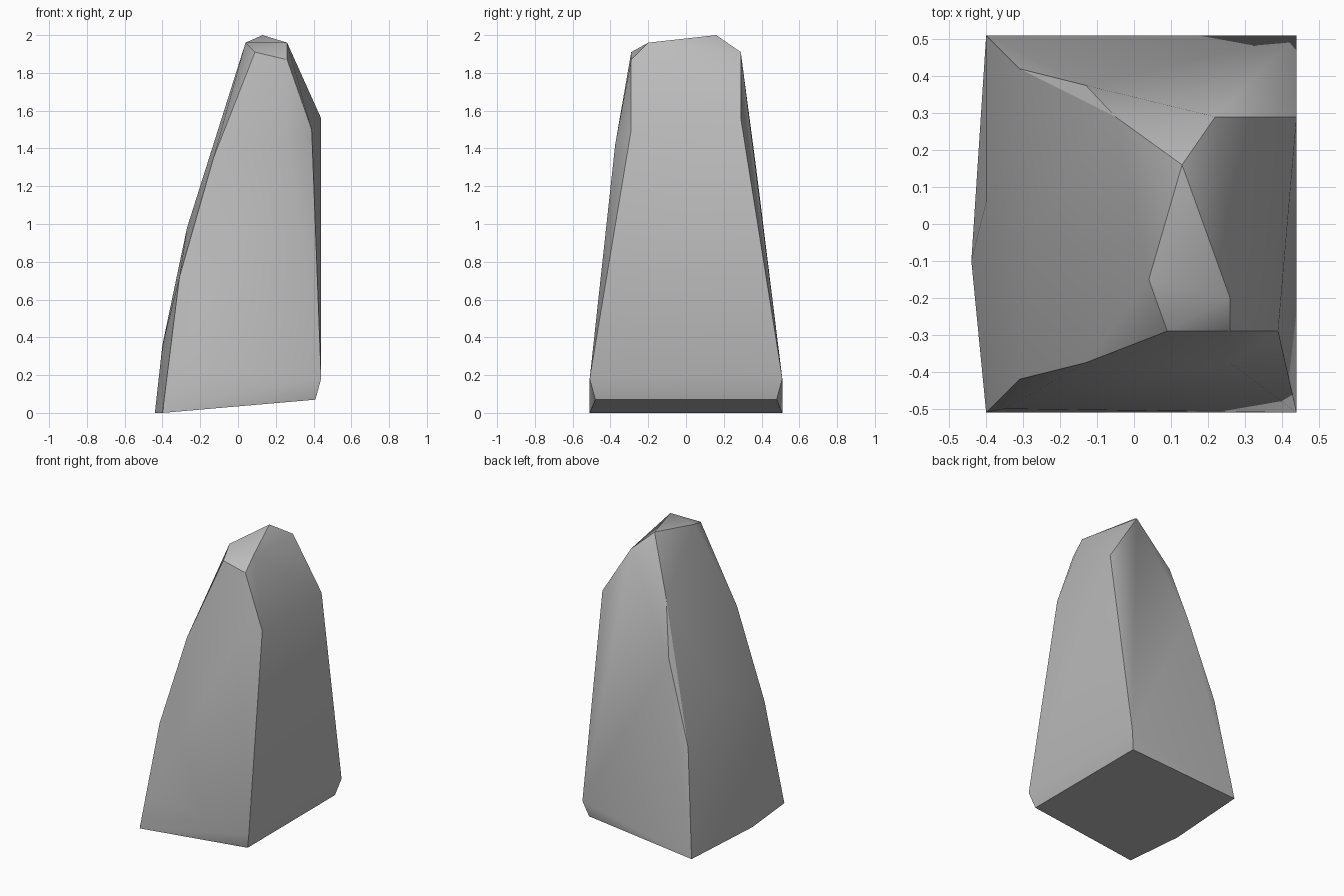
import bpy
import bmesh
import math

# Remove the default cube only
default_cube = bpy.data.objects.get("Cube")
if default_cube:
    bpy.data.objects.remove(default_cube, do_unlink=True)


def make_material(name, color):
    material = bpy.data.materials.new(name)
    material.use_nodes = True
    material.diffuse_color = color
    shader = material.node_tree.nodes["Principled BSDF"]
    shader.inputs["Base Color"].default_value = color
    shader.inputs["Roughness"].default_value = 0.9
    return material


def both_sides(x, y, z):
    """Return a corner at the front and its twin at the back."""
    return [(x, -y, z), (x, y, z)]


def hull_object(name, points, material, smooth_angle):
    """Wrap the corner points in a closed faceted skin."""
    bm = bmesh.new()
    for point in points:
        bm.verts.new(point)
    result = bmesh.ops.convex_hull(bm, input=bm.verts[:])
    loose = [v for v in bm.verts if not v.link_faces]
    bmesh.ops.delete(bm, geom=loose, context="VERTS")
    bmesh.ops.recalc_face_normals(bm, faces=bm.faces[:])

    mesh = bpy.data.meshes.new(name)
    bm.to_mesh(mesh)
    bm.free()
    mesh.materials.append(material)
    obj = bpy.data.objects.new(name, mesh)
    bpy.context.collection.objects.link(obj)

    bpy.ops.object.select_all(action="DESELECT")
    obj.select_set(True)
    bpy.context.view_layer.objects.active = obj
    bpy.ops.object.shade_smooth_by_angle(angle=math.radians(smooth_angle))
    return obj


# Tilted base with a chamfer along the upright side
base = [(-0.44, -0.1, 0)]
base += both_sides(-0.4, 0.51, 0)
base += both_sides(0.41, 0.48, 0.07)
base += both_sides(0.44, 0.51, 0.18)

# Leaning side: front edge, middle swell and back edge
leaning_side = [(-0.35, -0.5, 0.22), (-0.4, 0.06, 0.36), (-0.27, 0, 0.98)]
leaning_side += both_sides(-0.31, 0.42, 0.72)
leaning_side += [(-0.13, -0.375, 1.35), (-0.13, 0.375, 1.27), (-0.05, 0.29, 1.64)]

# Upright side shoulders
shoulders = [(0.26, -0.375, 1.42), (0.39, -0.29, 1.5), (0.44, 0.29, 1.56)]

# Chipped crown
crown = [
    (0.09, -0.29, 1.91), (0.26, -0.29, 1.87), (0.22, 0.29, 1.91),
    (0.04, -0.15, 1.96), (0.26, -0.2, 1.96), (0.13, 0.16, 2),
]

stone_grey = make_material("stone_grey", (0.5, 0.5, 0.5, 1))
hull_object("standing_rock", base + leaning_side + shoulders + crown, stone_grey, 30)
